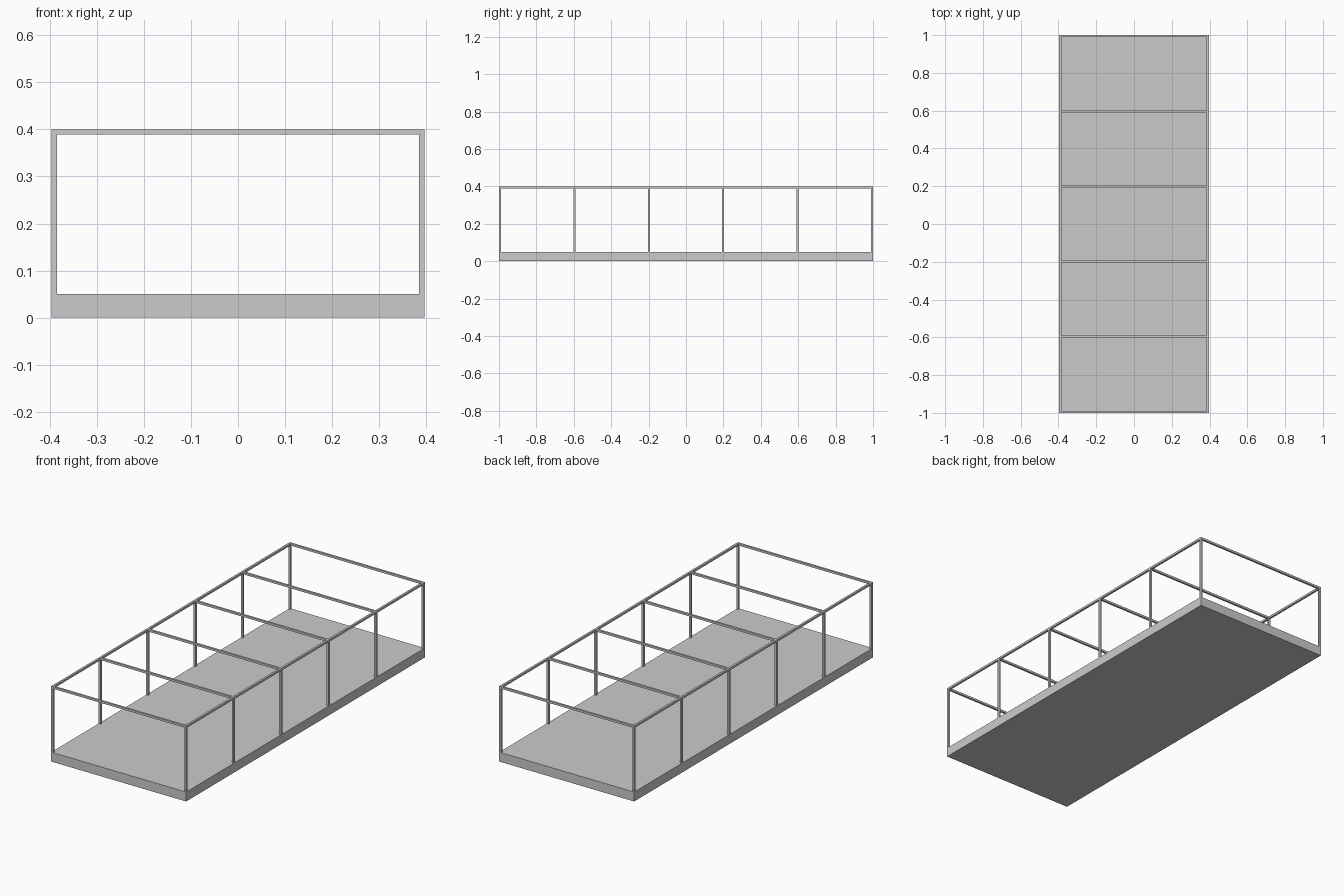
import bpy

if "Cube" in bpy.data.objects:
    bpy.data.objects.remove(bpy.data.objects["Cube"])

W, L, H = 0.396, 1.0, 0.40   # half width, half length, full height
BASE = 0.05                  # slab height
T = 0.011                    # square bar thickness


def box(name, x0, x1, y0, y1, z0, z1):
    bpy.ops.mesh.primitive_cube_add(
        size=1, location=((x0 + x1) / 2, (y0 + y1) / 2, (z0 + z1) / 2))
    ob = bpy.context.object
    ob.name = name
    ob.scale = (x1 - x0, y1 - y0, z1 - z0)
    bpy.ops.object.transform_apply(location=False, rotation=False, scale=True)
    return ob


# Solid slab
box("base_slab", -W, W, -L, L, 0, BASE)

# Long top rails
for side, x in (("left", -W), ("right", W - T)):
    box(f"{side}_top_rail", x, x + T, -L, L, H - T, H)

# Six frames: two posts and a cross bar each
for i in range(6):
    y = -L + i * (2 * L - T) / 5
    box(f"cross_bar_{i + 1}", -W + T, W - T, y, y + T, H - T, H)
    for side, x in (("left", -W), ("right", W - T)):
        box(f"{side}_post_{i + 1}", x, x + T, y, y + T, BASE, H - T)
